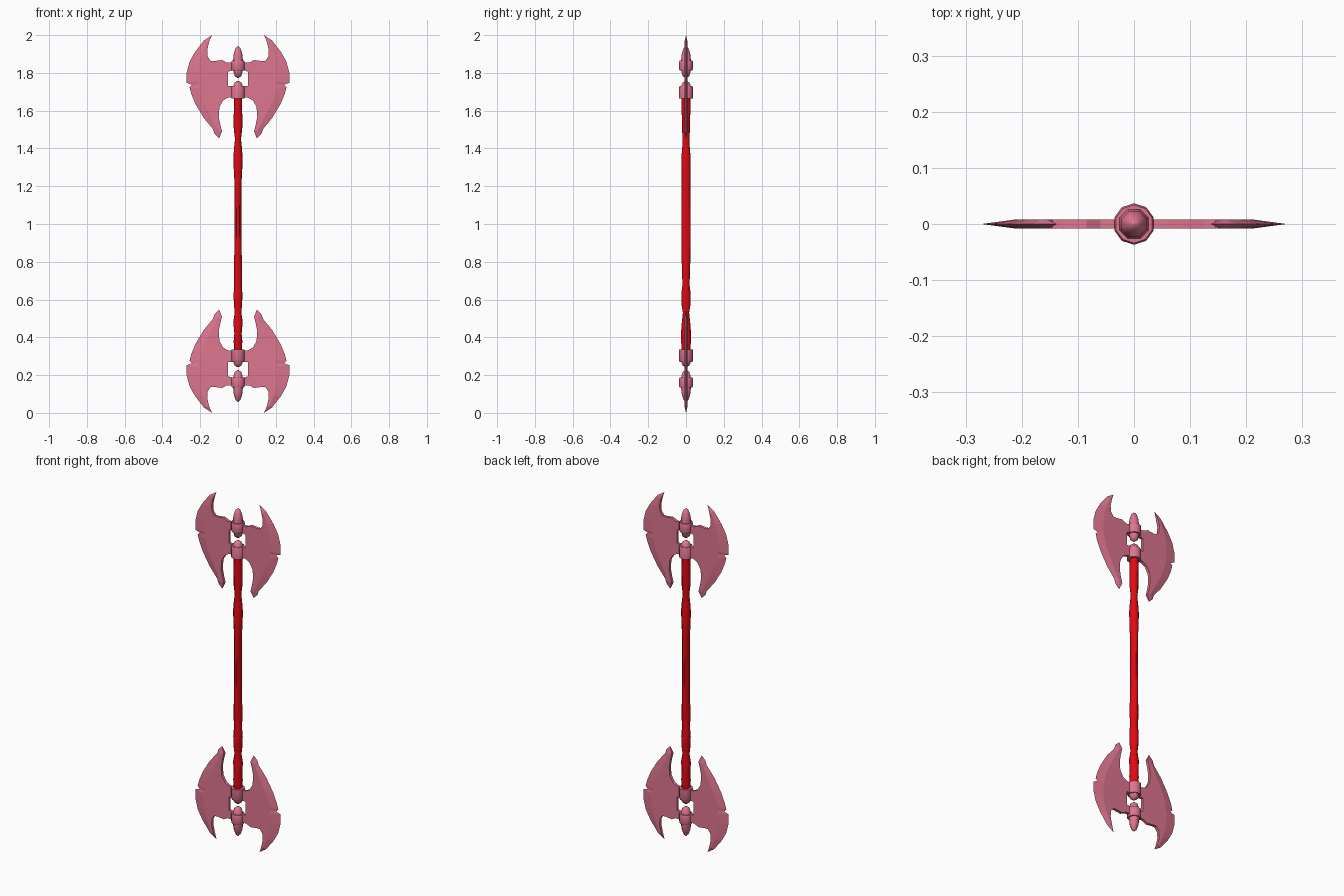
import bpy, bmesh, math

if "Cube" in bpy.data.objects:
    bpy.data.objects.remove(bpy.data.objects["Cube"])


def material(name, rgb):
    m = bpy.data.materials.new(name)
    m.diffuse_color = (*rgb, 1)
    m.use_nodes = True
    m.node_tree.nodes["Principled BSDF"].inputs["Base Color"].default_value = m.diffuse_color
    return m


PINK = material("pink_metal", (0.73, 0.18, 0.28))
RED = material("red_grip", (0.75, 0.003, 0.006))


def finish(name, bm, mat, angle):
    bmesh.ops.recalc_face_normals(bm, faces=bm.faces)
    me = bpy.data.meshes.new(name)
    bm.to_mesh(me)
    bm.free()
    me.materials.append(mat)
    ob = bpy.data.objects.new(name, me)
    bpy.context.collection.objects.link(ob)
    bpy.ops.object.select_all(action='DESELECT')
    ob.select_set(True)
    bpy.context.view_layer.objects.active = ob
    bpy.ops.object.shade_smooth_by_angle(angle=math.radians(angle))
    return ob


def lathe(name, rings, sides, mat, angle, flip=False):
    """Stack of elliptical rings (rx, ry, z), capped at both ends."""
    bm = bmesh.new()
    loops = []
    for rx, ry, z in rings:
        z = 2 - z if flip else z
        loops.append([bm.verts.new((rx * math.cos(a), ry * math.sin(a), z))
                      for a in (2 * math.pi * (i + 0.5) / sides for i in range(sides))])
    for a, b in zip(loops, loops[1:]):
        for i in range(sides):
            j = (i + 1) % sides
            bm.faces.new((a[i], a[j], b[j], b[i]))
    bm.faces.new(loops[0])
    bm.faces.new(loops[-1])
    return finish(name, bm, mat, angle)


# Blade outline (x, z): inner contour, ground bevel line and cutting edge
TOP, BOTTOM = (.137, 2.0), (.10, 1.453)
INNER = [(.153, 1.965), (.163, 1.92), (.16, 1.885), (.145, 1.864), (.125, 1.863),
         (.085, 1.868), (.06, 1.855), (.02, 1.855), (.02, 1.815), (.053, 1.807),
         (.053, 1.73), (.02, 1.73), (.02, 1.67), (.05, 1.67), (.078, 1.655),
         (.098, 1.62), (.102, 1.57), (.095, 1.53), (.085, 1.49)]
BEVEL = [(.108, 1.50), (.118, 1.52), (.143, 1.57), (.177, 1.635), (.198, 1.69), (.205, 1.718),
         (.208, 1.74), (.21, 1.755), (.212, 1.80), (.204, 1.86), (.188, 1.91), (.165, 1.965)]
EDGE = [(.125, 1.478), (.132, 1.502), (.18, 1.56), (.225, 1.635), (.248, 1.69), (.257, 1.725),
        (.243, 1.737), (.272, 1.748), (.272, 1.80), (.256, 1.86), (.228, 1.91), (.18, 1.972)]
HALF = 0.008


def blade(name, sx, flip):
    bm = bmesh.new()

    def v(p, y):
        return bm.verts.new((sx * p[0], y, 2 - p[1] if flip else p[1]))

    top, bottom = v(TOP, 0), v(BOTTOM, 0)
    edge = [bottom] + [v(p, 0) for p in EDGE] + [top]
    inners = []
    for y in (-HALF, HALF):
        inner = [v(p, y) for p in INNER]
        bev = [v(p, y) for p in BEVEL]
        inners.append([top] + inner + [bottom])
        bm.faces.new(inner + bev)
        bm.faces.new((top, inner[0], bev[-1]))
        bm.faces.new((bottom, bev[0], inner[-1]))
        bm.faces.new((bottom, edge[1], bev[0]))
        bm.faces.new((top, bev[-1], edge[-2]))
        for i in range(len(bev) - 1):
            bm.faces.new((bev[i], edge[i + 1], edge[i + 2], bev[i + 1]))
    a, b = inners
    for i in range(len(a) - 1):
        bm.faces.new(list(dict.fromkeys((a[i], a[i + 1], b[i + 1], b[i]))))
    return finish(name, bm, PINK, 5)


def rounded(pts):
    return [(r, r, z) for r, z in pts]


# Two identical axe heads, the lower one flipped
for end, flip in (("upper", False), ("lower", True)):
    for side, sx in (("right", 1), ("left", -1)):
        blade(f"{end}_blade_{side}", sx, flip)
    # Outer and inner collars
    lathe(f"{end}_outer_collar", rounded([(.034, 1.812), (.037, 1.82), (.037, 1.858), (.034, 1.866)]),
          10, PINK, 40, flip)
    lathe(f"{end}_inner_collar", rounded([(.037, 1.664), (.037, 1.722), (.033, 1.73)]),
          10, PINK, 40, flip)
    # Pointed finial through the outer collar, dome cap on the inner one
    lathe(f"{end}_finial", rounded([(.006, 1.774), (.02, 1.785), (.027, 1.81), (.028, 1.87),
                                    (.024, 1.902), (.014, 1.932), (.002, 1.943)]), 8, PINK, 50, flip)
    lathe(f"{end}_dome_cap", rounded([(.028, 1.70), (.028, 1.73), (.02, 1.748), (.006, 1.757)]),
          8, PINK, 50, flip)

# Uneven carved grip
lathe("grip", [(.022, .025, .33), (.025, .028, .38), (.021, .029, .42), (.027, .024, .48),
               (.019, .018, .53), (.024, .027, .58), (.025, .027, .63), (.022, .020, .68),
               (.024, .024, .76), (.021, .025, .85), (.019, .025, 1.0), (.019, .025, 1.2),
               (.024, .026, 1.28), (.026, .027, 1.35), (.023, .022, 1.40), (.017, .019, 1.45),
               (.024, .023, 1.50), (.026, .022, 1.55), (.023, .027, 1.61), (.022, .025, 1.68)],
      8, RED, 50)
